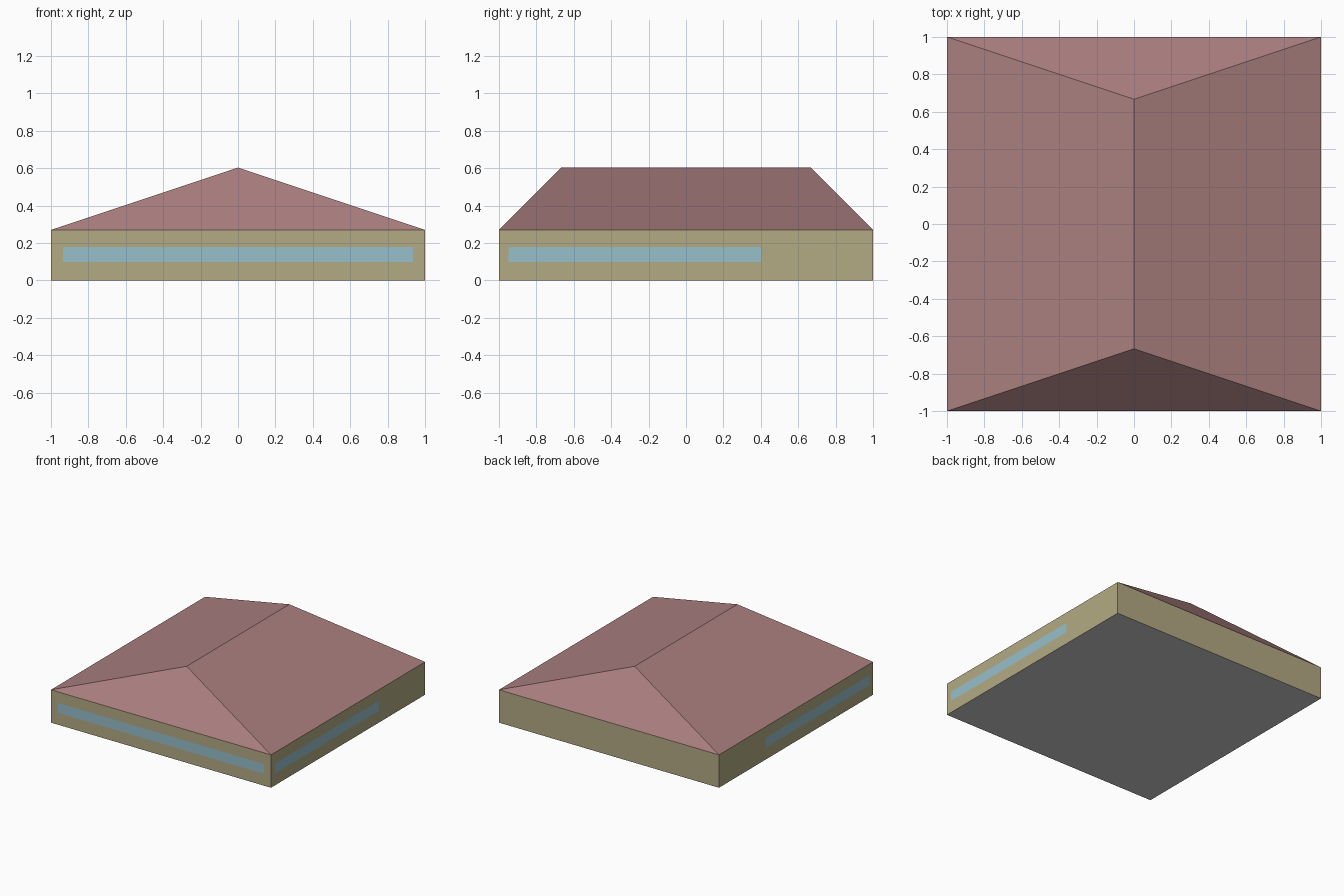
import bpy

if "Cube" in bpy.data.objects:
    bpy.data.objects.remove(bpy.data.objects["Cube"])

WALL_H, RIDGE_H, RIDGE_Y = 0.27, 0.603, 0.667


def material(name, rgb):
    m = bpy.data.materials.new(name)
    m.diffuse_color = (*rgb, 1)
    m.use_nodes = True
    m.node_tree.nodes["Principled BSDF"].inputs["Base Color"].default_value = m.diffuse_color
    return m


def part(name, verts, faces, mat=None):
    me = bpy.data.meshes.new(name)
    me.from_pydata(verts, [], faces)
    me.update()
    if mat:
        me.materials.append(mat)
    ob = bpy.data.objects.new(name, me)
    bpy.context.collection.objects.link(ob)
    return ob


wall_mat = material("plaster", (0.45, 0.40, 0.23))
roof_mat = material("roof_tile", (0.40, 0.21, 0.21))
glass_mat = material("glass", (0.31, 0.52, 0.60))

corners = [(-1, -1), (1, -1), (1, 1), (-1, 1)]

# Four outer walls
part("walls", [(x, y, z) for z in (0, WALL_H) for x, y in corners],
     [(i, (i + 1) % 4, (i + 1) % 4 + 4, i + 4) for i in range(4)], wall_mat)

# Grey underside
part("floor", [(x, y, 0) for x, y in corners], [(3, 2, 1, 0)])

# Hipped roof with ridge running front to back
part("hipped_roof",
     [(x, y, WALL_H) for x, y in corners]
     + [(0, -RIDGE_Y, RIDGE_H), (0, RIDGE_Y, RIDGE_H)],
     [(0, 1, 4), (1, 2, 5, 4), (2, 3, 5), (3, 0, 4, 5)], roof_mat)

# Window strips, just proud of the front and both side walls
Z0, Z1, OUT = 0.098, 0.179, 1.001
part("front_window", [(-0.935, -OUT, Z0), (0.935, -OUT, Z0),
                      (0.935, -OUT, Z1), (-0.935, -OUT, Z1)],
     [(0, 1, 2, 3)], glass_mat)
for name, s in (("right_window", 1), ("left_window", -1)):
    part(name, [(s * OUT, -0.95, Z0), (s * OUT, 0.4, Z0),
                (s * OUT, 0.4, Z1), (s * OUT, -0.95, Z1)],
         [(0, 1, 2, 3) if s > 0 else (3, 2, 1, 0)], glass_mat)
